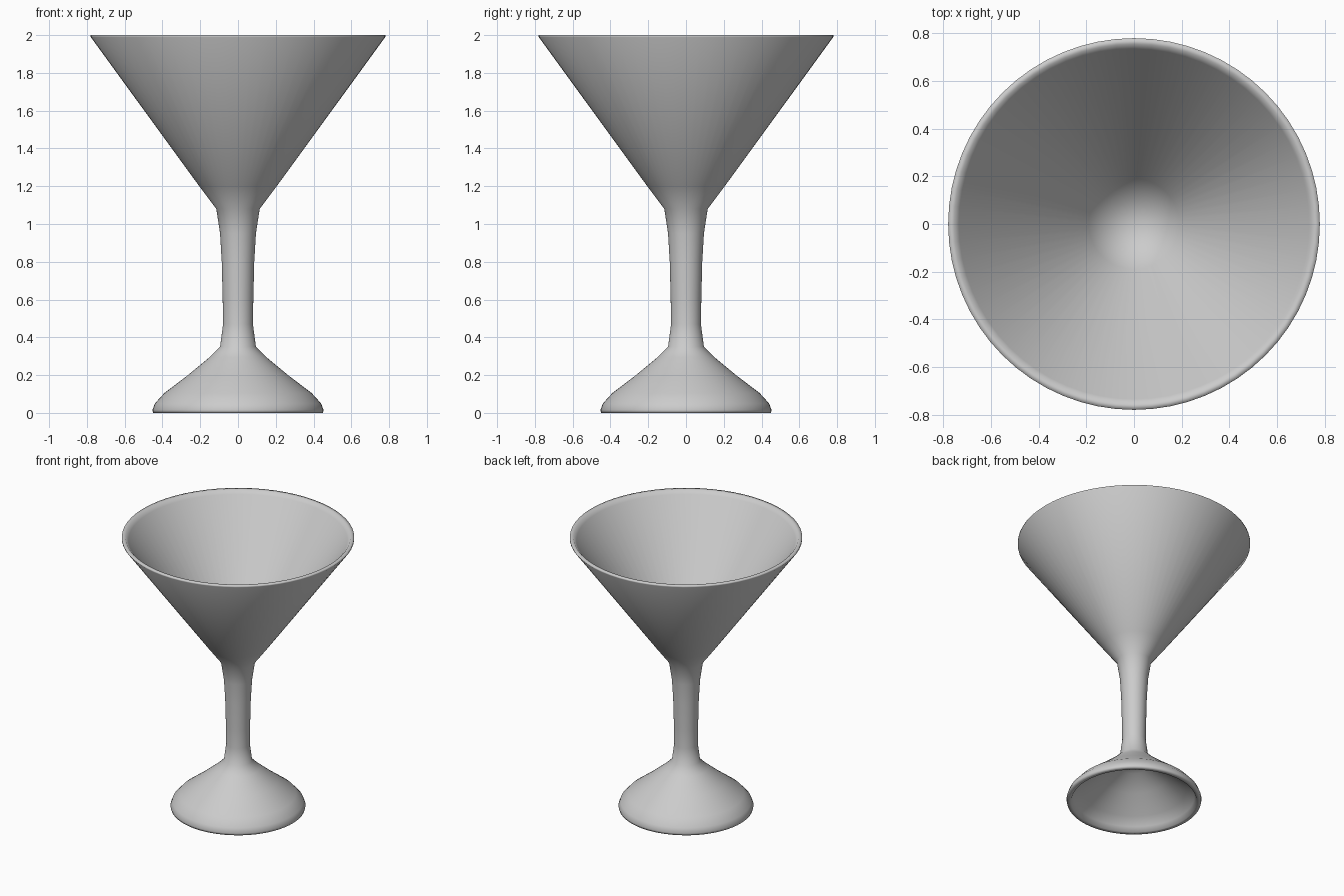
import bpy, bmesh
from math import tau, cos, sin

if "Cube" in bpy.data.objects:
    bpy.data.objects.remove(bpy.data.objects["Cube"])

SEGMENTS = 64


def lathe(name, profile):
    """Revolve (radius, height) points around z; radius 0 closes to a pole."""
    bm = bmesh.new()
    rings = []
    for r, z in profile:
        count = SEGMENTS if r > 0 else 1
        rings.append([bm.verts.new((r * cos(tau * i / SEGMENTS),
                                    r * sin(tau * i / SEGMENTS), z))
                      for i in range(count)])
    for a, b in zip(rings, rings[1:]):
        for i in range(SEGMENTS):
            j = (i + 1) % SEGMENTS
            if len(a) == 1:
                bm.faces.new((a[0], b[j], b[i]))
            elif len(b) == 1:
                bm.faces.new((a[i], a[j], b[0]))
            else:
                bm.faces.new((a[i], a[j], b[j], b[i]))
    bmesh.ops.recalc_face_normals(bm, faces=bm.faces)
    mesh = bpy.data.meshes.new(name)
    bm.to_mesh(mesh)
    bm.free()
    obj = bpy.data.objects.new(name, mesh)
    bpy.context.collection.objects.link(obj)
    mesh.shade_smooth()
    return obj


# hollow underside of the foot, from its centre to the bottom edge
underside = [(0, 0.29), (0.10, 0.27), (0.22, 0.185), (0.35, 0.085),
             (0.405, 0.035), (0.42, 0.0)]
# outside of the foot, stem and bowl
outside = [(0.45, 0.0), (0.453, 0.015), (0.44, 0.05), (0.39, 0.105),
           (0.265, 0.20), (0.15, 0.295), (0.095, 0.35), (0.079, 0.47),
           (0.081, 0.60), (0.086, 0.80), (0.095, 0.95), (0.115, 1.08),
           (0.205, 1.20), (0.78, 1.99)]
# rim and inside of the bowl, down to its flat floor
inside = [(0.78, 2.0), (0.755, 2.0), (0.735, 1.975), (0.19, 1.235),
          (0.10, 1.125), (0, 1.115)]

lathe("cocktail_glass", underside + outside + inside)
